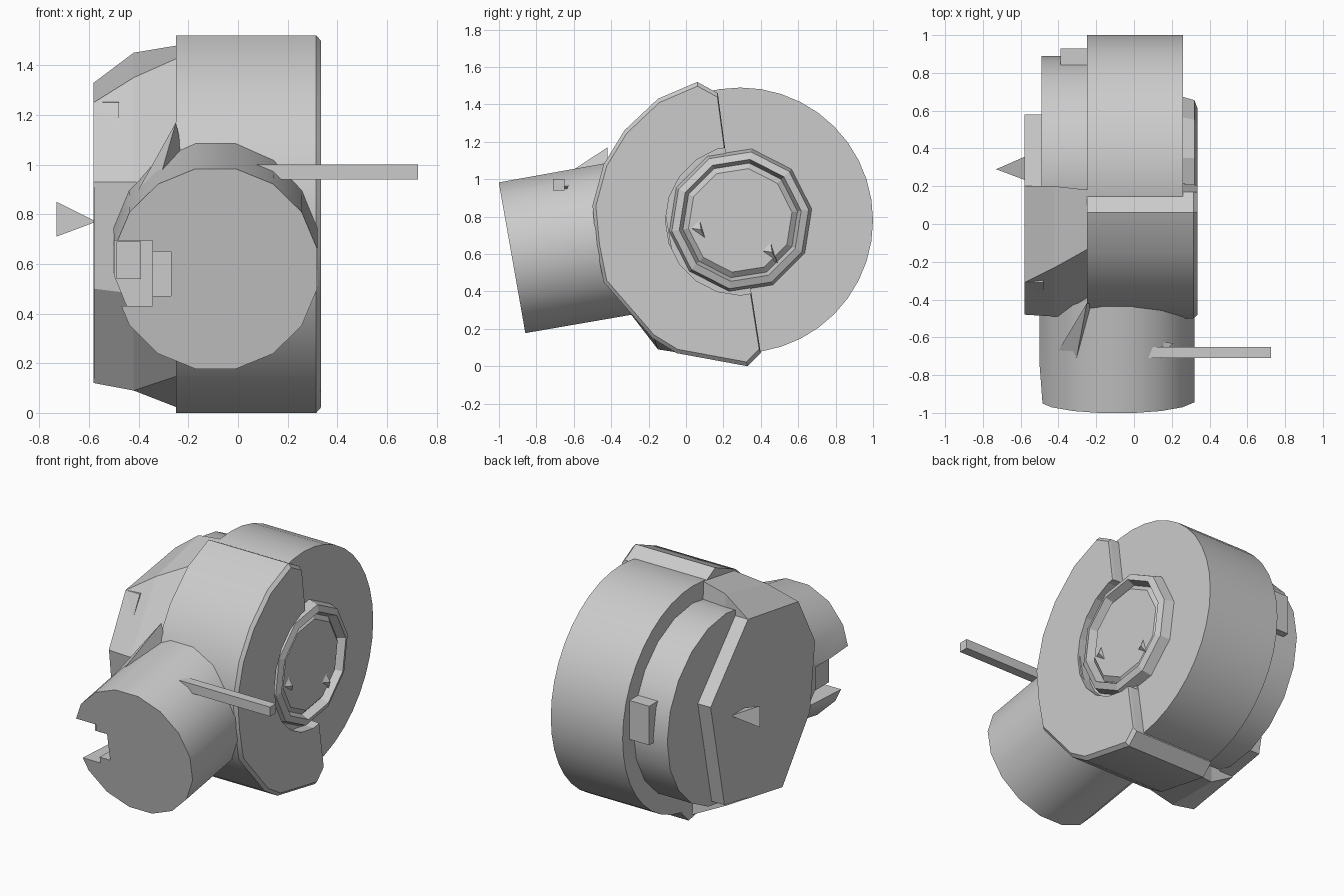
import bpy
import bmesh
import math
from mathutils import Matrix, Vector

cube = bpy.data.objects.get("Cube")
if cube:
    bpy.data.objects.remove(cube, do_unlink=True)

grey = bpy.data.materials.new("plain grey")
grey.use_nodes = True
COLOR = (0.6, 0.6, 0.6, 1)
grey.diffuse_color = COLOR
grey.node_tree.nodes["Principled BSDF"].inputs["Base Color"].default_value = COLOR

CY, CZ = 0.29, 0.78   # drum axis


def loft(name, rings, smooth=0):
    """Skin matching rings of points and cap both ends."""
    bm = bmesh.new()
    loops = [[bm.verts.new(p) for p in ring] for ring in rings]
    n = len(loops[0])
    for a, b in zip(loops, loops[1:]):
        for i in range(n):
            j = (i + 1) % n
            bm.faces.new((a[i], a[j], b[j], b[i]))
    bm.faces.new(loops[0])
    bm.faces.new(loops[-1])
    bmesh.ops.recalc_face_normals(bm, faces=bm.faces)
    mesh = bpy.data.meshes.new(name)
    bm.to_mesh(mesh)
    bm.free()
    mesh.materials.append(grey)
    ob = bpy.data.objects.new(name, mesh)
    bpy.context.collection.objects.link(ob)
    if smooth:
        bpy.ops.object.select_all(action='DESELECT')
        ob.select_set(True)
        bpy.context.view_layer.objects.active = ob
        bpy.ops.object.shade_smooth_by_angle(angle=math.radians(smooth))
    return ob


def slab(x, outline):
    return [(x, y, z) for y, z in outline]


def circle(x, r, n, turn=0.0):
    angles = [2 * math.pi * (i + turn) / n for i in range(n)]
    return [(x, CY + r * math.cos(a), CZ + r * math.sin(a)) for a in angles]


def box(name, lo, hi):
    base = [(lo[0], lo[1]), (hi[0], lo[1]), (hi[0], hi[1]), (lo[0], hi[1])]
    return loft(name, [[(x, y, z) for x, y in base] for z in (lo[2], hi[2])])


def cut(ob, cutter):
    cutter.hide_render = True
    cutter.hide_viewport = True
    mod = ob.modifiers.new("cut", 'BOOLEAN')
    mod.operation = 'DIFFERENCE'
    mod.solver = 'EXACT'
    mod.object = cutter


def spike(name, points):
    """Four cornered shard."""
    bm = bmesh.new()
    v = [bm.verts.new(p) for p in points]
    for i in range(4):
        bm.faces.new([v[j] for j in range(4) if j != i])
    bmesh.ops.recalc_face_normals(bm, faces=bm.faces)
    mesh = bpy.data.meshes.new(name)
    bm.to_mesh(mesh)
    bm.free()
    mesh.materials.append(grey)
    bpy.context.collection.objects.link(bpy.data.objects.new(name, mesh))


# Rear drum and the smaller stepped drum on its right
loft("rear_drum", [circle(-0.25, 0.71, 40), circle(0.26, 0.71, 40)], 30)
loft("stepped_drum", [circle(-0.49, 0.6, 20), circle(-0.2, 0.6, 20)], 30)

# Front housing wrapped around the drum
front = [(0.06, 1.52), (0.17, 1.46), (0.21, 1.16), (0.35, 0.39), (0.40, 0.07),
         (0.33, 0.0), (-0.05, 0.07), (-0.18, 0.15), (-0.44, 0.45), (-0.48, 0.65),
         (-0.5, 0.86), (-0.44, 1.08), (-0.33, 1.26), (-0.15, 1.43)]


def shrink(k):
    return [(y + (0.1 - y) * k, z + (0.76 - z) * k) for y, z in front]


housing = loft("front_housing", [slab(-0.25, front), slab(0.315, front),
                                 slab(0.335, shrink(0.03))], 30)
cut(housing, loft("hub_cutter", [circle(0.27, 0.4, 20), circle(0.5, 0.4, 20)]))

# Tapered right shoulder
outer = [(0.2, 1.33), (-0.31, 1.25), (-0.48, 0.93), (-0.43, 0.5), (-0.15, 0.12), (0.2, 0.18)]
middle = [(0.2, 1.45), (-0.23, 1.35), (-0.49, 0.93), (-0.45, 0.48), (-0.15, 0.09), (0.2, 0.09)]
inner = [(0.18, 1.48), (-0.13, 1.43), (-0.5, 0.9), (-0.45, 0.47), (-0.17, 0.15), (0.3, 0.02)]
loft("right_shoulder", [slab(-0.58, outer), slab(-0.42, middle), slab(-0.24, inner)])

# Flat plate closing the right side
plate = [(0.2, 1.33), (-0.31, 1.25), (-0.48, 0.93), (-0.15, 0.12), (0.44, 0.23), (0.58, 0.91)]
loft("side_plate", [slab(-0.581, plate), slab(-0.48, plate)])

# Left hub with raised rim and dished face
rim = [(0.25, 0.39), (0.32, 0.37), (0.335, 0.33), (0.285, 0.31), (0.31, 0.28)]
loft("hub", [circle(x, r, 10, 0.25) for x, r in rim])
for name, y, z in (("hub_shard_front", 0.06, 0.73), ("hub_shard_rear", 0.44, 0.61)):
    spike(name, [(0.3, y - 0.05, z + 0.01), (0.3, y + 0.05, z - 0.06),
                 (0.3, y + 0.01, z + 0.07), (0.335, y + 0.02, z)])

# Front barrel, tilted slightly downward
tilt = Matrix.Rotation(math.radians(10), 3, 'X')
centre = Vector((-0.09, -0.93, 0.58))


def barrel_ring(back, r, n=16):
    pts = []
    for i in range(n):
        a = 2 * math.pi * (i + 0.5) / n
        p = Vector((r * math.cos(a), back, r * math.sin(a)))
        pts.append(centre + tilt @ p)
    return pts


barrel = loft("front_barrel", [barrel_ring(0, 0.417), barrel_ring(0.85, 0.42)], 30)
cut(barrel, box("notch_cutter_wide", (-0.8, -1.2, 0.43), (-0.345, -0.6, 0.695)))
cut(barrel, box("notch_cutter_deep", (-0.8, -1.2, 0.47), (-0.27, -0.65, 0.65)))
box("notch_block", (-0.49, -0.75, 0.54), (-0.39, -0.5, 0.69))

# Side rod, rear lug and small shards
box("side_rod", (0.04, -0.71, 0.94), (0.725, -0.65, 1.0))
box("rear_lug", (-0.39, 0.8, 0.75), (-0.25, 0.93, 1.0))
spike("side_spike", [(-0.57, 0.23, 0.77), (-0.57, 0.36, 0.77),
                     (-0.73, 0.29, 0.71), (-0.73, 0.29, 0.85)])
spike("barrel_fin", [(-0.25, -0.42, 1.17), (-0.40, -0.67, 0.9),
                     (-0.31, -0.74, 0.96), (-0.22, -0.42, 1.04)])
spike("rod_root", [(0.04, -0.62, 1.0), (0.21, -0.63, 0.96),
                   (0.08, -0.75, 0.97), (0.08, -0.66, 0.9)])
